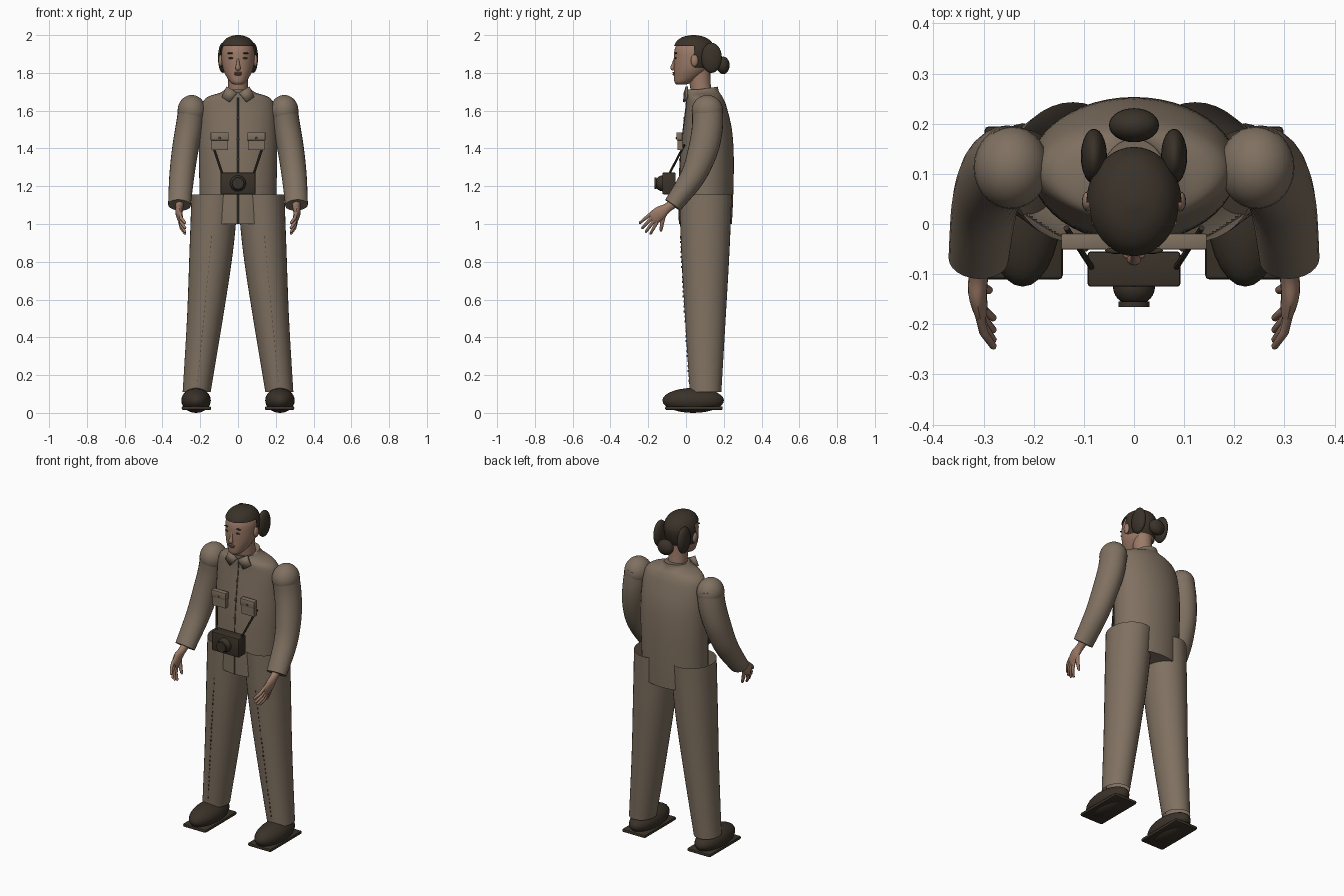
import bpy, bmesh, math
from mathutils import Vector

cube = bpy.data.objects.get("Cube")
if cube:
    bpy.data.objects.remove(cube, do_unlink=True)


def material(name, rgb):
    m = bpy.data.materials.new(name)
    m.use_nodes = True
    m.diffuse_color = (*rgb, 1)
    m.node_tree.nodes["Principled BSDF"].inputs["Base Color"].default_value = (*rgb, 1)
    return m


KHAKI = material("khaki cloth", (0.215, 0.165, 0.12))
SEAM = material("seam brown", (0.09, 0.068, 0.048))
SKIN = material("skin", (0.33, 0.195, 0.135))
LIP = material("lip", (0.22, 0.11, 0.085))
DARK = material("dark brown", (0.042, 0.032, 0.022))
SIDES = (("left", 1), ("right", -1))


def finish(name, bm, mat, angle=40):
    bmesh.ops.recalc_face_normals(bm, faces=bm.faces)
    me = bpy.data.meshes.new(name)
    bm.to_mesh(me)
    bm.free()
    me.materials.append(mat)
    ob = bpy.data.objects.new(name, me)
    bpy.context.collection.objects.link(ob)
    bpy.ops.object.select_all(action="DESELECT")
    ob.select_set(True)
    bpy.context.view_layer.objects.active = ob
    bpy.ops.object.shade_smooth_by_angle(angle=math.radians(angle))
    return ob


def smooth(pts, k=5):
    """Catmull-Rom interpolation of tuples."""
    out = []
    for i in range(len(pts) - 1):
        a, b, c, d = (pts[min(max(i + j, 0), len(pts) - 1)] for j in (-1, 0, 1, 2))
        for s in range(k):
            t = s / k
            out.append(tuple(q + 0.5 * t * (r - p + t * (2 * p - 5 * q + 4 * r - w + t * (3 * (q - r) + w - p)))
                             for p, q, r, w in zip(a, b, c, d)))
    return out + [pts[-1]]


def loft(rings, n=32, caps=True):
    """Skin elliptical rings given as (centre, u axis, v axis)."""
    bm = bmesh.new()
    rows = [[bm.verts.new(c + u * math.cos(2 * math.pi * i / n) + v * math.sin(2 * math.pi * i / n))
             for i in range(n)] for c, u, v in rings]
    for a, b in zip(rows, rows[1:]):
        for i in range(n):
            j = (i + 1) % n
            bm.faces.new((a[i], a[j], b[j], b[i]))
    if caps:
        bm.faces.new(rows[0])
        bm.faces.new(rows[-1])
    return bm


def upright(rows, cx=0, grow=0):
    """Rings from (z, half width, front y, back y[, centre x])."""
    return [(Vector((r[4] if len(r) > 4 else cx, (r[2] + r[3]) / 2, r[0] + grow)),
             Vector((r[1] + grow, 0, 0)), Vector((0, (r[3] - r[2]) / 2 + grow, 0))) for r in rows]


def limb(name, pts, mat, s=1, n=24):
    """Tube along (x, y, z, width radius, depth radius)."""
    rings = []
    for i, p in enumerate(pts):
        a, b = pts[max(i - 1, 0)], pts[min(i + 1, len(pts) - 1)]
        t = Vector((s * (b[0] - a[0]), b[1] - a[1], b[2] - a[2])).normalized()
        v = t.cross(Vector((1, 0, 0))).normalized()
        rings.append((Vector((s * p[0], p[1], p[2])), v.cross(t) * p[3], v * p[4]))
    return finish(name, loft(rings, n), mat)


def ball(name, c, r, mat, seg=28):
    bm = bmesh.new()
    bmesh.ops.create_uvsphere(bm, u_segments=seg, v_segments=seg // 2, radius=1)
    bmesh.ops.scale(bm, vec=r, verts=bm.verts)
    bmesh.ops.translate(bm, vec=c, verts=bm.verts)
    return finish(name, bm, mat, 60)


def box(name, c, size, mat, bevel=0.0):
    bm = bmesh.new()
    bmesh.ops.create_cube(bm, size=1)
    bmesh.ops.scale(bm, vec=size, verts=bm.verts)
    bmesh.ops.translate(bm, vec=c, verts=bm.verts)
    if bevel:
        bmesh.ops.bevel(bm, geom=bm.edges[:], offset=bevel, segments=2, profile=0.5, affect="EDGES")
    return finish(name, bm, mat)


# Shirt body
torso = smooth([(1.0, .2, -.035, .243), (1.15, .203, -.037, .25), (1.35, .207, -.03, .253),
                (1.5, .205, -.015, .243), (1.62, .195, 0, .215), (1.67, .165, .003, .195),
                (1.695, .095, .005, .178), (1.715, .066, .003, .17)])
rings = upright(torso)
rings[-1][2].z = 0.012
finish("shirt", loft(rings, 48), KHAKI)
limb("shirt_placket", [(0, r[2], r[0], .004, .003) for r in torso[:26]], SEAM, n=8)
for z, y in ((1.34, -.032), (1.45, -.022), (1.56, -.009)):
    ball("shirt_button", (0, y, z), (.007, .005, .007), SEAM, 12)

# Head, with the hair as a slightly larger shell trimmed at the hairline
head = smooth([(1.738, .022, -.05, .0), (1.752, .042, -.061, .035), (1.782, .062, -.064, .085),
               (1.82, .079, -.064, .12), (1.87, .087, -.064, .14), (1.92, .086, -.061, .146),
               (1.96, .069, -.043, .126), (1.983, .042, -.01, .09), (1.993, .005, .035, .045)], 6)
finish("head", loft(upright(head), 40), SKIN, 60)
bm = loft(upright(head, grow=.007), 40)
bare = [f for f in bm.faces
        if f.calc_center_median().z < (1.945 if f.calc_center_median().y < .045 else 1.825)]
bmesh.ops.delete(bm, geom=bare, context="FACES")
finish("hair", bm, DARK, 60)
limb("neck", [(0, .085, 1.68, .055, .055), (0, .075, 1.74, .052, .055), (0, .07, 1.82, .055, .058)], SKIN)
ball("back_hair_bun", (0, .197, 1.84), (.05, .034, .046), DARK)

# Face
limb("nose", smooth([(0, -.056, 1.885, .006, .006), (0, -.066, 1.85, .008, .008),
                     (0, -.071, 1.826, .014, .012), (0, -.064, 1.815, .009, .006)], 3), SKIN, n=14)
ball("upper_lip", (0, -.063, 1.801), (.022, .009, .005), LIP, 16)
ball("lower_lip", (0, -.062, 1.792), (.019, .01, .006), LIP, 16)

for side, s in SIDES:
    ball(side + "_eye", (s * .036, -.055, 1.878), (.015, .005, .005), DARK, 16)
    ball(side + "_eyebrow", (s * .038, -.053, 1.904), (.02, .006, .004), DARK, 16)
    ball(side + "_ear", (s * .092, .045, 1.865), (.012, .02, .032), SKIN, 16)
    ball(side + "_hair_bun", (s * .08, .135, 1.88), (.026, .055, .08), DARK)

    # Collar flap
    bm = bmesh.new()
    bm.faces.new([bm.verts.new((s * x, y, z)) for x, y, z in
                  ((.004, -.006, 1.695), (.06, .004, 1.728), (.085, .004, 1.672), (.045, -.01, 1.645))])
    flap = finish(side + "_collar", bm, KHAKI)
    thick = flap.modifiers.new("thickness", "SOLIDIFY")
    thick.thickness, thick.offset = .012, 0

    # Sleeve with rounded shoulder
    ball(side + "_shoulder", (s * .245, .113, 1.6), (.075, .083, .083), KHAKI)
    limb(side + "_sleeve", smooth([(.243, .113, 1.62, .07, .081), (.258, .113, 1.51, .073, .082),
                                   (.28, .09, 1.39, .07, .079), (.298, .035, 1.25, .066, .066),
                                   (.31, -.07, 1.1, .06, .049)]), KHAKI, s)

    # Hand
    limb(side + "_palm", smooth([(.308, -.05, 1.12, .025, .026), (.31, -.1, 1.085, .02, .025),
                                 (.312, -.135, 1.06, .019, .036), (.306, -.17, 1.033, .014, .036),
                                 (.303, -.183, 1.024, .008, .03)], 4), SKIN, s, 16)
    tips = ((-.248, 1.003), (-.235, .975), (-.215, .955), (-.19, .945))
    for i, (y, z) in enumerate(tips):
        k = (i - 1.5) * .018
        by, bz = -.168 + k * .58, 1.034 - k * .81
        limb(side + "_finger", [(.308, by, bz, .009, .01), (.3, (by + y) / 2, (bz + z) / 2, .009, .009),
                                (.28, y * .95 + by * .05, z * .95 + bz * .05, .007, .007),
                                (.278, y, z, .003, .003)], SKIN, s, 10)
    limb(side + "_thumb", [(.312, -.118, 1.05, .012, .014), (.3, -.128, 1.0, .01, .011),
                           (.289, -.132, .968, .008, .008), (.286, -.133, .96, .003, .003)], SKIN, s, 10)

    # Trouser leg: open tube with a stitched front crease
    leg = smooth([(1.155, .124, -.036, .243, s * .122), (.85, .115, -.025, .23, s * .142),
                  (.5, .095, -.005, .21, s * .175), (.11, .074, .02, .187, s * .219)])
    finish(side + "_trouser_leg", loft(upright(leg), 36, caps=False), KHAKI)
    for i in range(30):
        t = i / 29
        z = .93 - .76 * t
        y = min(leg, key=lambda r: abs(r[0] - z))[2]
        box(side + "_crease_stitch", (s * (.14 + .073 * t), y, z), (.004, .008, .011), SEAM)

    # Shoe
    ball(side + "_shoe", (s * .222, .038, .066), (.078, .163, .066), DARK)
    box(side + "_sole", (s * .22, .042, .025), (.156, .305, .02), DARK, .008)

    # Chest pocket with flap and button
    box(side + "_pocket", (s * .097, -.032, 1.435), (.086, .026, .088), KHAKI)
    box(side + "_pocket_flap", (s * .097, -.035, 1.464), (.096, .032, .042), KHAKI, .003)
    ball(side + "_pocket_button", (s * .097, -.051, 1.455), (.006, .004, .006), SEAM, 12)

    # Camera strap
    limb(side + "_strap", [(.082, -.09, 1.262, .006, .006), (.108, -.05, 1.34, .006, .006),
                           (.135, -.008, 1.42, .006, .006)], DARK, s, 8)

# Hanging camera
box("camera_body", (0, -.09, 1.215), (.185, .07, .115), DARK, .006)
ball("camera_lens", (0, -.125, 1.215), (.042, .038, .042), DARK)
limb("lens_rim", [(0, -.155, 1.215, .031, .031), (0, -.166, 1.215, .031, .031)], DARK)
